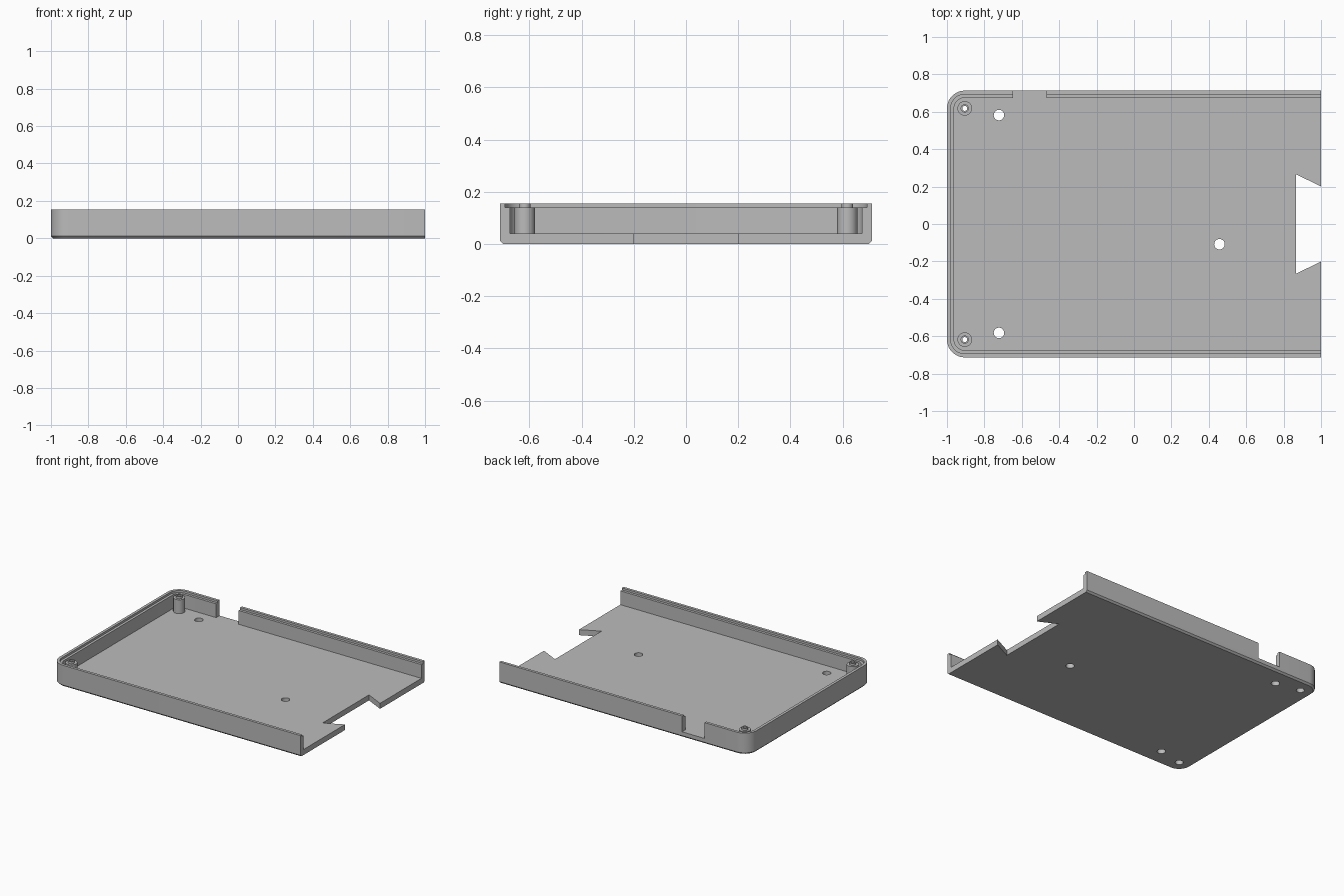
import bpy, bmesh
from math import pi, sin, cos, radians

HALF_Y, HEIGHT, FLOOR, LEDGE = 0.713, 0.155, 0.04, 0.14
RADIUS = 0.095
POST_X, POST_Y = -1 + RADIUS, HALF_Y - RADIUS

if "Cube" in bpy.data.objects:
    bpy.data.objects.remove(bpy.data.objects["Cube"])

grey = bpy.data.materials.new("light_grey")
grey.use_nodes = True
colour = (0.5, 0.5, 0.5, 1)
grey.diffuse_color = colour
grey.node_tree.nodes["Principled BSDF"].inputs["Base Color"].default_value = colour


def loft(name, rings):
    """Closed solid through a stack of (outline, z) rings."""
    bm = bmesh.new()
    loops = [[bm.verts.new((x, y, z)) for x, y in pts] for pts, z in rings]
    bm.faces.new(loops[0])
    bm.faces.new(loops[-1])
    n = len(loops[0])
    for low, high in zip(loops, loops[1:]):
        for i in range(n):
            j = (i + 1) % n
            bm.faces.new((low[i], low[j], high[j], high[i]))
    bmesh.ops.recalc_face_normals(bm, faces=bm.faces)
    mesh = bpy.data.meshes.new(name)
    bm.to_mesh(mesh)
    bm.free()
    mesh.materials.append(grey)
    obj = bpy.data.objects.new(name, mesh)
    bpy.context.collection.objects.link(obj)
    return obj


def tray_outline(inset, right=1.0, steps=12):
    """Rectangle with two rounded corners on the -x end."""
    r = RADIUS - inset
    pts = [(right, inset - HALF_Y), (right, HALF_Y - inset)]
    for side, start in ((1, pi / 2), (-1, pi)):
        for i in range(steps + 1):
            a = start + i * pi / 2 / steps
            pts.append((POST_X + r * cos(a), side * POST_Y + r * sin(a)))
    return pts


def circle(x, y, r, n=32):
    return [(x + r * cos(2 * pi * i / n), y + r * sin(2 * pi * i / n)) for i in range(n)]


def prism(name, outline, low, high):
    return loft(name, [(outline, low), (outline, high)])


def combine(target, tool, operation):
    tool.hide_render = True
    mod = target.modifiers.new(tool.name, "BOOLEAN")
    mod.operation, mod.solver, mod.object = operation, "EXACT", tool
    bpy.context.view_layer.objects.active = target
    bpy.ops.object.modifier_apply(modifier=mod.name)
    bpy.data.objects.remove(tool)


# Outer body with a chamfered underside, open at the +x end
tray = loft("tray", [(tray_outline(0.012), 0), (tray_outline(0), 0.012),
                     (tray_outline(0), HEIGHT)])

# Hollow interior and the stepped rim
combine(tray, prism("interior", tray_outline(0.038, 1.1), FLOOR, 0.3), "DIFFERENCE")
combine(tray, prism("rim_step", tray_outline(0.02, 1.1), LEDGE, 0.3), "DIFFERENCE")

# Port opening in the back wall
port = [(-0.648, 0.66), (-0.468, 0.66), (-0.468, 0.8), (-0.648, 0.8)]
combine(tray, prism("port_opening", port, FLOOR, 0.3), "DIFFERENCE")

# Dovetail notch in the open end
flare = 0.267 - 0.2
dovetail = [(0.865, -0.267), (1.135, -0.267 + 2 * flare),
            (1.135, 0.267 - 2 * flare), (0.865, 0.267)]
combine(tray, prism("dovetail_notch", dovetail, -0.1, 0.3), "DIFFERENCE")

# Corner posts with a raised collar, a screw bore and a counterbore below
for y in (POST_Y, -POST_Y):
    combine(tray, prism("post", circle(POST_X, y, 0.039), 0.02, LEDGE), "UNION")
    combine(tray, prism("collar", circle(POST_X, y, 0.022), 0.12, HEIGHT), "UNION")
    combine(tray, prism("bore", circle(POST_X, y, 0.013), -0.1, 0.3), "DIFFERENCE")
    combine(tray, prism("counterbore", circle(POST_X, y, 0.027), -0.1, 0.06), "DIFFERENCE")

# Floor holes
for x, y in ((-0.722, 0.582), (-0.722, -0.582), (0.457, -0.108)):
    combine(tray, prism("floor_hole", circle(x, y, 0.028), -0.1, 0.3), "DIFFERENCE")

bpy.ops.object.select_all(action="DESELECT")
tray.select_set(True)
bpy.context.view_layer.objects.active = tray
bpy.ops.object.shade_smooth_by_angle(angle=radians(30))
